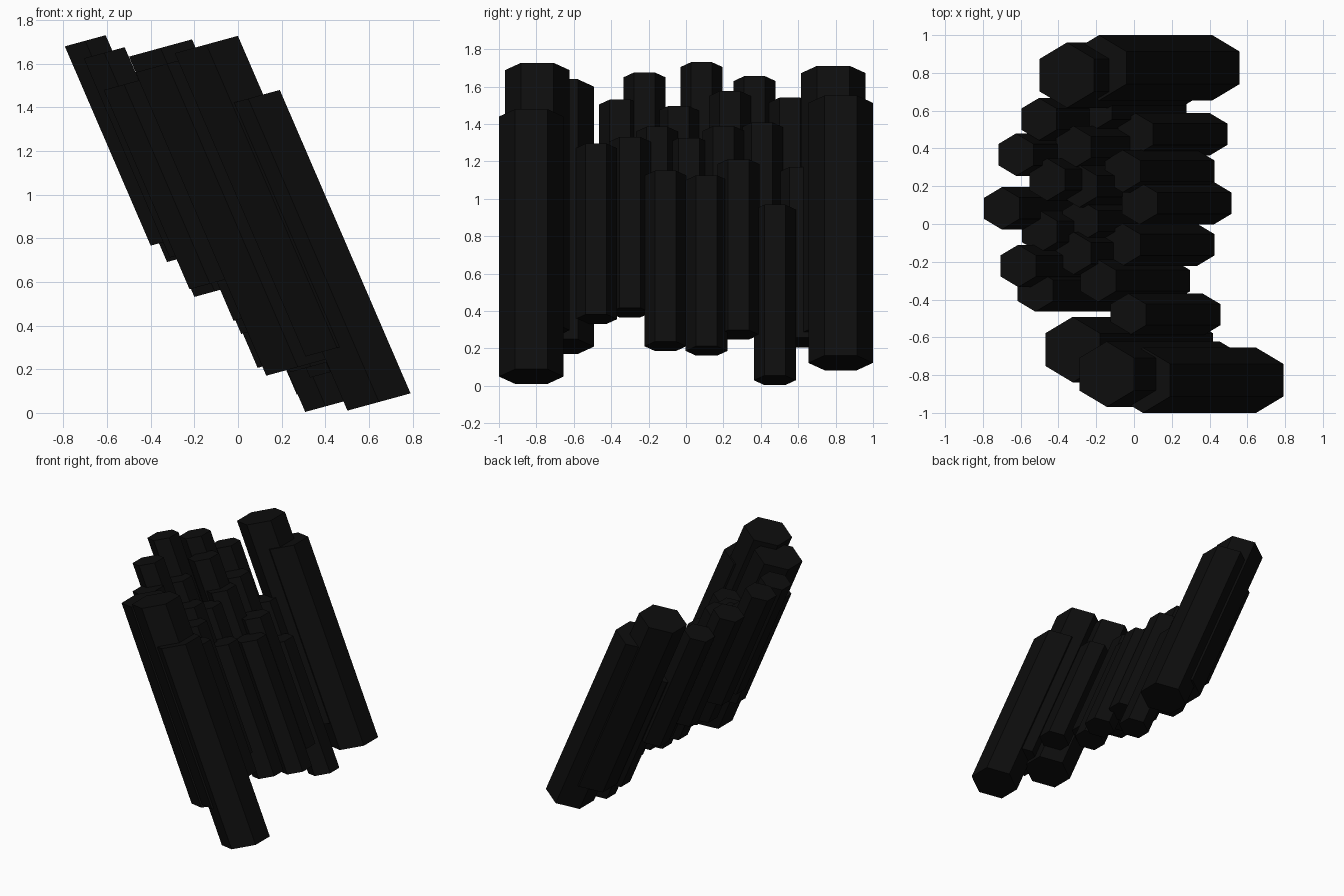
import bpy, bmesh, math
from mathutils import Vector

if "Cube" in bpy.data.objects:
    bpy.data.objects.remove(bpy.data.objects["Cube"])

# Dark stone
mat = bpy.data.materials.new("dark_stone")
mat.diffuse_color = (0.004, 0.004, 0.004, 1)
mat.use_nodes = True
mat.node_tree.nodes["Principled BSDF"].inputs["Base Color"].default_value = mat.diffuse_color

LEAN = 0.431                # x drift per unit of height
CAP_TILT = math.radians(15.3)


def column(name, x, y, z, r, drop):
    """Leaning hexagonal column; x, y, z is the centre of its top cap."""
    bm = bmesh.new()
    rings = []
    for d in (0, drop):
        c = Vector((x + LEAN * d, y, z - d))
        ring = []
        for i in range(6):
            a = math.radians(60 * i + 30)
            u, v = r * math.cos(a), r * math.sin(a)
            ring.append(bm.verts.new(c + Vector((u * math.cos(CAP_TILT), v, u * math.sin(CAP_TILT)))))
        rings.append(ring)
    top, bottom = rings
    bm.faces.new(top)
    bm.faces.new(bottom[::-1])
    for i in range(6):
        j = (i + 1) % 6
        bm.faces.new((top[i], bottom[i], bottom[j], top[j]))
    bmesh.ops.recalc_face_normals(bm, faces=bm.faces)
    mesh = bpy.data.meshes.new(name)
    bm.to_mesh(mesh)
    bm.free()
    mesh.materials.append(mat)
    bpy.context.collection.objects.link(bpy.data.objects.new(name, mesh))


# Large columns at both ends
large = [(0.047, -0.827, 1.44), (-0.145, -0.795, 1.688), (-0.325, -0.665, 1.60),
         (-0.185, 0.827, 1.513), (-0.355, 0.788, 1.672)]
for i, p in enumerate(large):
    column(f"large_column_{i + 1}", *p, 0.173, 1.39)

# Small columns, in rows from front of the lean to back
small = [
    (0.008, 0.475, 0.943), (-0.06, 0.28, 1.186), (0.03, 0.11, 1.10), (-0.06, -0.11, 1.125),
    (-0.19, -0.30, 1.305), (-0.03, -0.48, 1.27),
    (-0.21, 0.61, 1.145), (-0.32, 0.407, 1.383), (-0.29, 0.20, 1.363), (-0.285, 0.015, 1.30),
    (-0.32, -0.155, 1.36),
    (-0.503, 0.555, 1.515), (-0.46, 0.235, 1.55), (-0.50, -0.04, 1.47), (-0.522, -0.352, 1.505),
    (-0.625, 0.367, 1.63), (-0.70, 0.083, 1.705), (-0.613, -0.222, 1.65)]
for i, p in enumerate(small):
    column(f"small_column_{i + 1}", *p, 0.112, 0.913)
